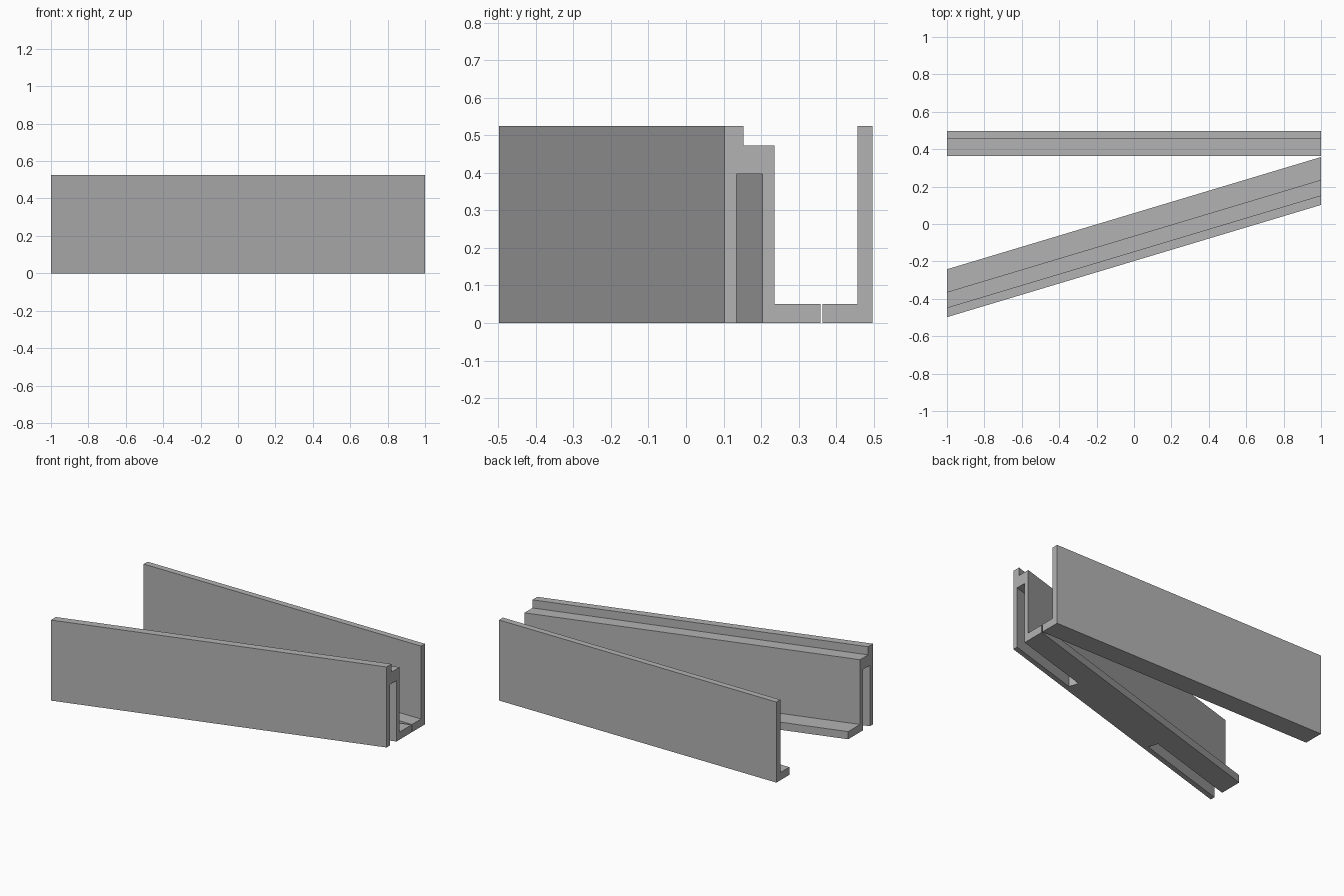
import bpy
import bmesh

if "Cube" in bpy.data.objects:
    bpy.data.objects.remove(bpy.data.objects["Cube"], do_unlink=True)

grey = bpy.data.materials.new("matte_grey")
grey.use_nodes = True
colour = (0.45, 0.45, 0.45, 1)
grey.diffuse_color = colour
grey.node_tree.nodes["Principled BSDF"].inputs["Base Color"].default_value = colour

SLOPE = 0.3     # sideways drift of the angled rail per unit of length


def extrude(name, profile, x0, x1, slope=0.0, square_ends=False):
    """Sweep a (y, z) profile from x0 to x1; y is given at x = 1."""
    bm = bmesh.new()
    y_ref = profile[0][0]
    rings = []
    for x in (x0, x1):
        ring = []
        for y, z in profile:
            px = x - slope * (y - y_ref) if square_ends else x
            ring.append(bm.verts.new((px, y + slope * (px - 1), z)))
        rings.append(ring)
    a, b = rings
    bm.faces.new(a)
    bm.faces.new(b[::-1])
    n = len(profile)
    for i in range(n):
        j = (i + 1) % n
        bm.faces.new((a[i], b[i], b[j], a[j]))
    bmesh.ops.recalc_face_normals(bm, faces=bm.faces)
    mesh = bpy.data.meshes.new(name)
    bm.to_mesh(mesh)
    bm.free()
    mesh.materials.append(grey)
    obj = bpy.data.objects.new(name, mesh)
    bpy.context.collection.objects.link(obj)
    return obj


# Straight L-shaped back rail
extrude("back_rail", [(0.364, 0), (0.497, 0), (0.497, 0.525), (0.457, 0.525),
                      (0.457, 0.05), (0.364, 0.05)], -1, 1)

# Angled front rail with a raised lip and a foot flange
front = extrude("front_rail", [(0.102, 0), (0.358, 0), (0.358, 0.05), (0.236, 0.05),
                               (0.236, 0.472), (0.153, 0.472), (0.153, 0.525),
                               (0.102, 0.525)], -1, 1, SLOPE)

# Deep slots under both ends, leaving a solid bridge in the middle
slot = [(0.135, -0.1), (0.204, -0.1), (0.204, 0.397), (0.135, 0.397)]
for x0, x1 in ((0.475, 1.2), (-1.2, -0.33)):
    cutter = extrude("slot_cutter", slot, x0, x1, SLOPE, True)
    cutter.hide_render = True
    mod = front.modifiers.new("slot", "BOOLEAN")
    mod.operation = "DIFFERENCE"
    mod.solver = "EXACT"
    mod.object = cutter
    bpy.context.view_layer.objects.active = front
    bpy.ops.object.modifier_apply(modifier=mod.name)
    bpy.data.objects.remove(cutter, do_unlink=True)
